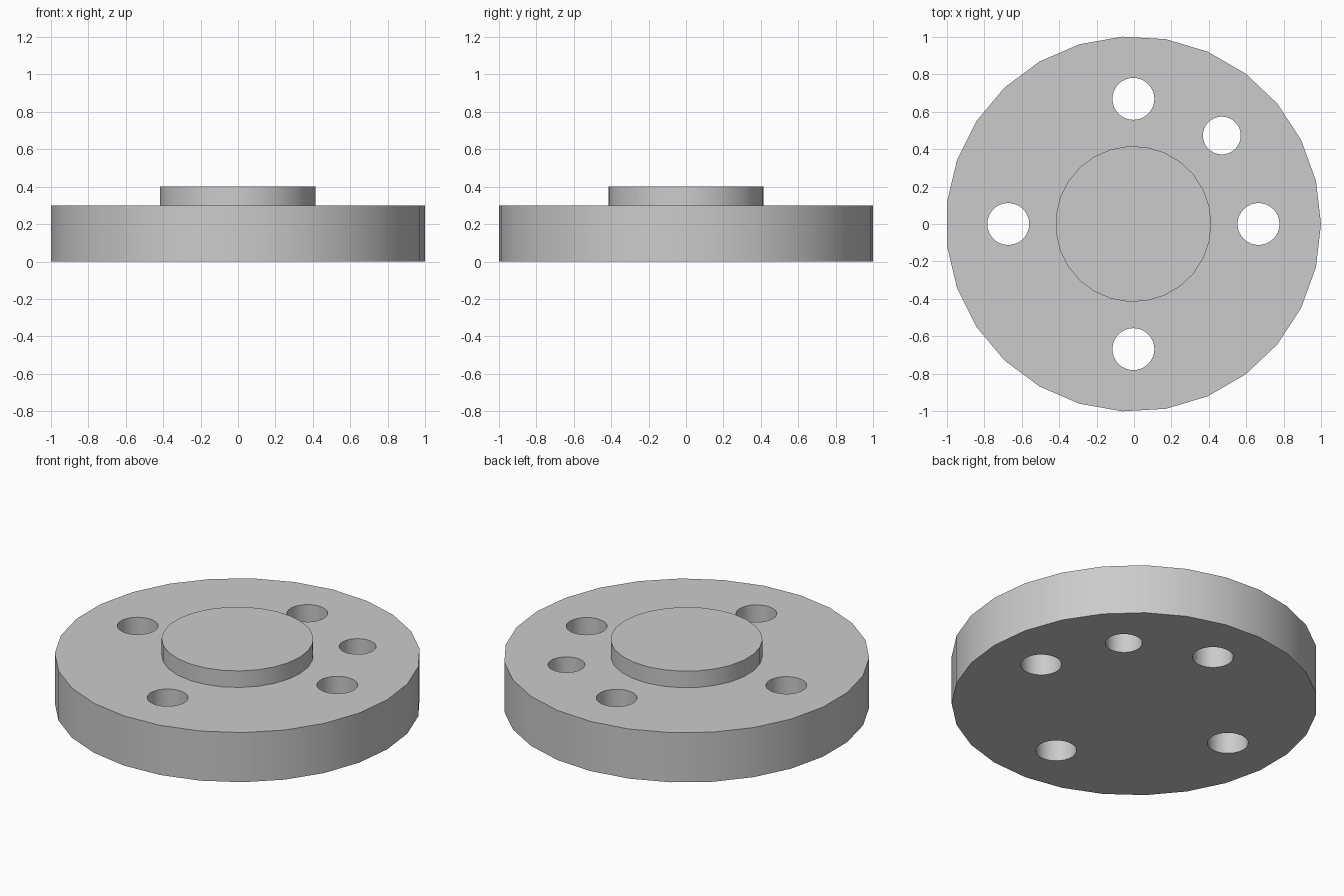
import bpy
import math

if "Cube" in bpy.data.objects:
    bpy.data.objects.remove(bpy.data.objects["Cube"])

CX = -0.0034          # axis offset that centres the odd-sided rim
PLATE_TOP, BOSS_TOP = 0.30, 0.40


def cylinder(name, radius, z0, z1, sides, x=0.0, y=0.0, turn=0.0):
    """Cylinder with its first corner on +x."""
    bpy.ops.mesh.primitive_cylinder_add(
        vertices=sides, radius=radius, depth=z1 - z0,
        location=(CX + x, y, (z0 + z1) / 2), rotation=(0, 0, turn - math.pi / 2))
    obj = bpy.context.object
    obj.name = name
    bpy.ops.object.transform_apply(location=True, rotation=True, scale=True)
    return obj


def boolean(target, tool, operation):
    mod = target.modifiers.new(operation.lower(), 'BOOLEAN')
    mod.operation, mod.solver, mod.object = operation, 'EXACT', tool
    bpy.context.view_layer.objects.active = target
    bpy.ops.object.modifier_apply(modifier=mod.name)
    bpy.data.objects.remove(tool, do_unlink=True)


# Flange plate with a 27-sided rim
flange = cylinder("flange", 1.0017, 0, PLATE_TOP, 27, turn=0)

# Raised centre boss, fused with the plate
boolean(flange, cylinder("boss", 0.416, 0.1, BOSS_TOP, 27), 'UNION')

# Four bolt holes and one smaller locating hole
holes = [(0.668, i * math.pi / 2, 0.112) for i in range(4)]
holes.append((0.668, math.pi / 4, 0.101))
for dist, angle, radius in holes:
    tool = cylinder("hole_cutter", radius, -0.2, 0.6, 32,
                    dist * math.cos(angle), dist * math.sin(angle))
    boolean(flange, tool, 'DIFFERENCE')

# Smooth walls, sharp rims
bpy.ops.object.select_all(action='DESELECT')
flange.select_set(True)
bpy.context.view_layer.objects.active = flange
bpy.ops.object.shade_smooth_by_angle(angle=math.radians(30))
